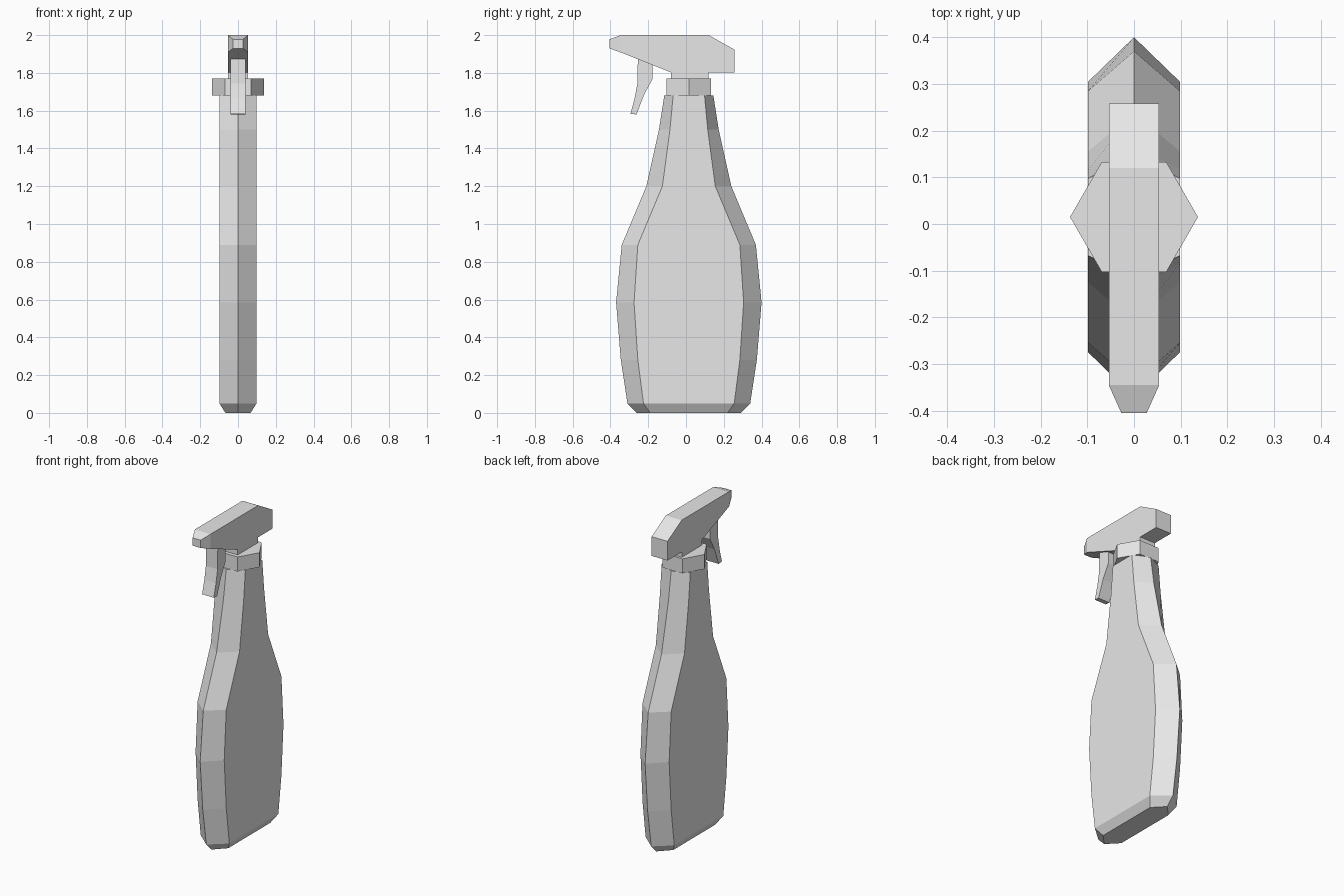
import bpy, bmesh

cube = bpy.data.objects.get("Cube")
if cube:
    bpy.data.objects.remove(cube, do_unlink=True)

grey = bpy.data.materials.new("light_grey_plastic")
grey.use_nodes = True
colour = (0.8, 0.8, 0.8, 1)
grey.diffuse_color = colour
grey.node_tree.nodes["Principled BSDF"].inputs["Base Color"].default_value = colour


def loft(name, rings):
    """Skin a row of matching rings and cap both ends."""
    bm = bmesh.new()
    rows = [[bm.verts.new(p) for p in ring] for ring in rings]
    n = len(rows[0])
    for a, b in zip(rows, rows[1:]):
        for i in range(n):
            j = (i + 1) % n
            bm.faces.new((a[i], a[j], b[j], b[i]))
    bm.faces.new(rows[0])
    bm.faces.new(rows[-1])
    bmesh.ops.recalc_face_normals(bm, faces=bm.faces)
    mesh = bpy.data.meshes.new(name)
    bm.to_mesh(mesh)
    bm.free()
    mesh.materials.append(grey)
    obj = bpy.data.objects.new(name, mesh)
    bpy.context.collection.objects.link(obj)
    return obj


CENTRE = 0.015


def long_hex(z, half_length, flat, w):
    """Hexagon pointed at front and back, with flat sides."""
    pts = [(0, -half_length), (w, -flat), (w, flat),
           (0, half_length), (-w, flat), (-w, -flat)]
    return [(x, CENTRE + y, z) for x, y in pts]


def upright_rect(y, w, top, bottom):
    return [(-w, y, bottom), (w, y, bottom), (w, y, top), (-w, y, top)]


def level_rect(w, front, back):
    """Rectangle whose front and back edges are (y, z) points."""
    return [(-w, *front), (w, *front), (w, *back), (-w, *back)]


# Bottle: height, half length, half length of flat side, half width
bottle = [
    (0, 0.275, 0.205, 0.067), (0.05, 0.325, 0.24, 0.098),
    (0.28, 0.36, 0.27, 0.098), (0.585, 0.385, 0.29, 0.098),
    (0.89, 0.355, 0.27, 0.098), (1.2, 0.225, 0.14, 0.098),
    (1.5, 0.158, 0.10, 0.098), (1.68, 0.13, 0.083, 0.098),
]
loft("bottle", [long_hex(*s) for s in bottle])

# Screw collar: hexagon pointed to the sides
collar = [(0.137, 0), (0.069, 0.118), (-0.069, 0.118),
          (-0.137, 0), (-0.069, -0.118), (0.069, -0.118)]
loft("collar", [[(x, y + CENTRE, z) for x, y in collar] for z in (1.68, 1.77)])

# Short neck between collar and spray head
loft("neck", [level_rect(0.054, (-0.08, z), (0.118, z)) for z in (1.77, 1.81)])

# Spray head with tapered nozzle
head = [(-0.405, 0.027, 1.978, 1.93), (-0.345, 0.054, 2.0, 1.908),
        (-0.08, 0.054, 2.0, 1.803), (0.12, 0.054, 2.0, 1.803),
        (0.258, 0.054, 1.922, 1.803)]
loft("spray_head", [upright_rect(*s) for s in head])

# Curved trigger
trigger = [((-0.255, 1.873), (-0.177, 1.842)),
           ((-0.257, 1.745), (-0.177, 1.767)),
           ((-0.272, 1.665), (-0.222, 1.685)),
           ((-0.294, 1.583), (-0.262, 1.58))]
loft("trigger", [level_rect(0.04, f, b) for f, b in trigger])
